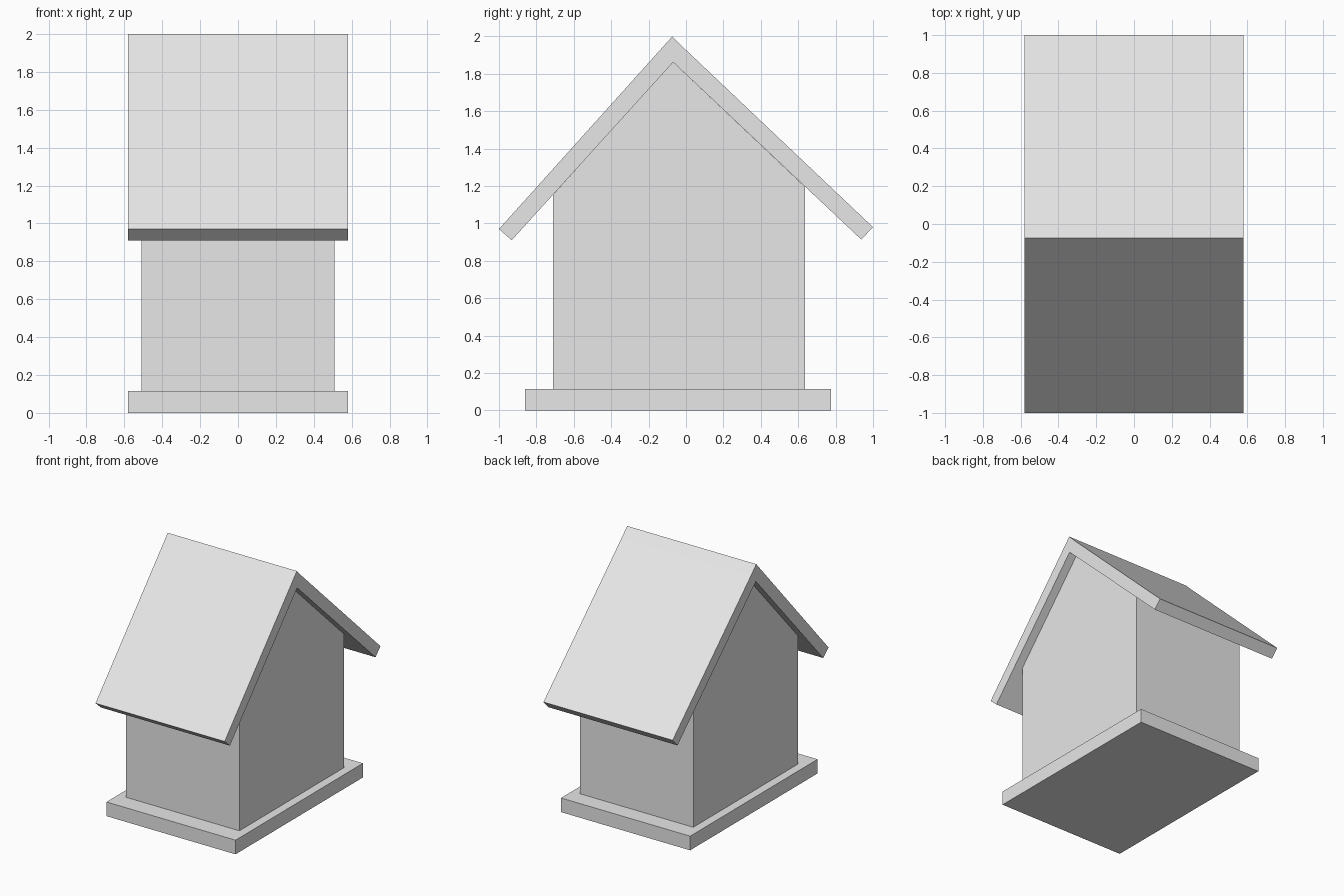
import bpy
import bmesh

cube = bpy.data.objects.get("Cube")
if cube:
    bpy.data.objects.remove(cube, do_unlink=True)

# Single plain finish
grey = bpy.data.materials.new("light_grey")
grey.use_nodes = True
colour = (0.8, 0.8, 0.8, 1.0)
grey.diffuse_color = colour
grey.node_tree.nodes["Principled BSDF"].inputs["Base Color"].default_value = colour


def extrude_profile(name, profile, half_width):
    """Extrude a (y, z) outline symmetrically along x."""
    bm = bmesh.new()
    face = bm.faces.new([bm.verts.new((-half_width, y, z)) for y, z in profile])
    result = bmesh.ops.extrude_face_region(bm, geom=[face])
    verts = [v for v in result["geom"] if isinstance(v, bmesh.types.BMVert)]
    bmesh.ops.translate(bm, verts=verts, vec=(2 * half_width, 0, 0))
    bmesh.ops.recalc_face_normals(bm, faces=bm.faces)
    mesh = bpy.data.meshes.new(name)
    bm.to_mesh(mesh)
    bm.free()
    mesh.materials.append(grey)
    obj = bpy.data.objects.new(name, mesh)
    bpy.context.collection.objects.link(obj)
    return obj


WIDE, NARROW = 0.58, 0.51
FLOOR = 0.115
inner_ridge = (-0.07, 1.863)
outer_joint = (-0.005, 1.932)

# Base board
extrude_profile("base_board",
                [(-0.86, 0), (0.775, 0), (0.775, FLOOR), (-0.86, FLOOR)], WIDE)

# Gabled body, meeting the underside of the roof
extrude_profile("house_body",
                [(-0.71, FLOOR), (0.635, FLOOR), (0.635, 1.197),
                 inner_ridge, (-0.71, 1.154)], NARROW)

# Front roof board runs over the ridge; the back one butts against it
extrude_profile("front_roof_board",
                [(-1, 0.97), (-0.932, 0.91), outer_joint, (-0.073, 2)], WIDE)
extrude_profile("back_roof_board",
                [inner_ridge, (0.937, 0.914), (1, 0.98), outer_joint], WIDE)
